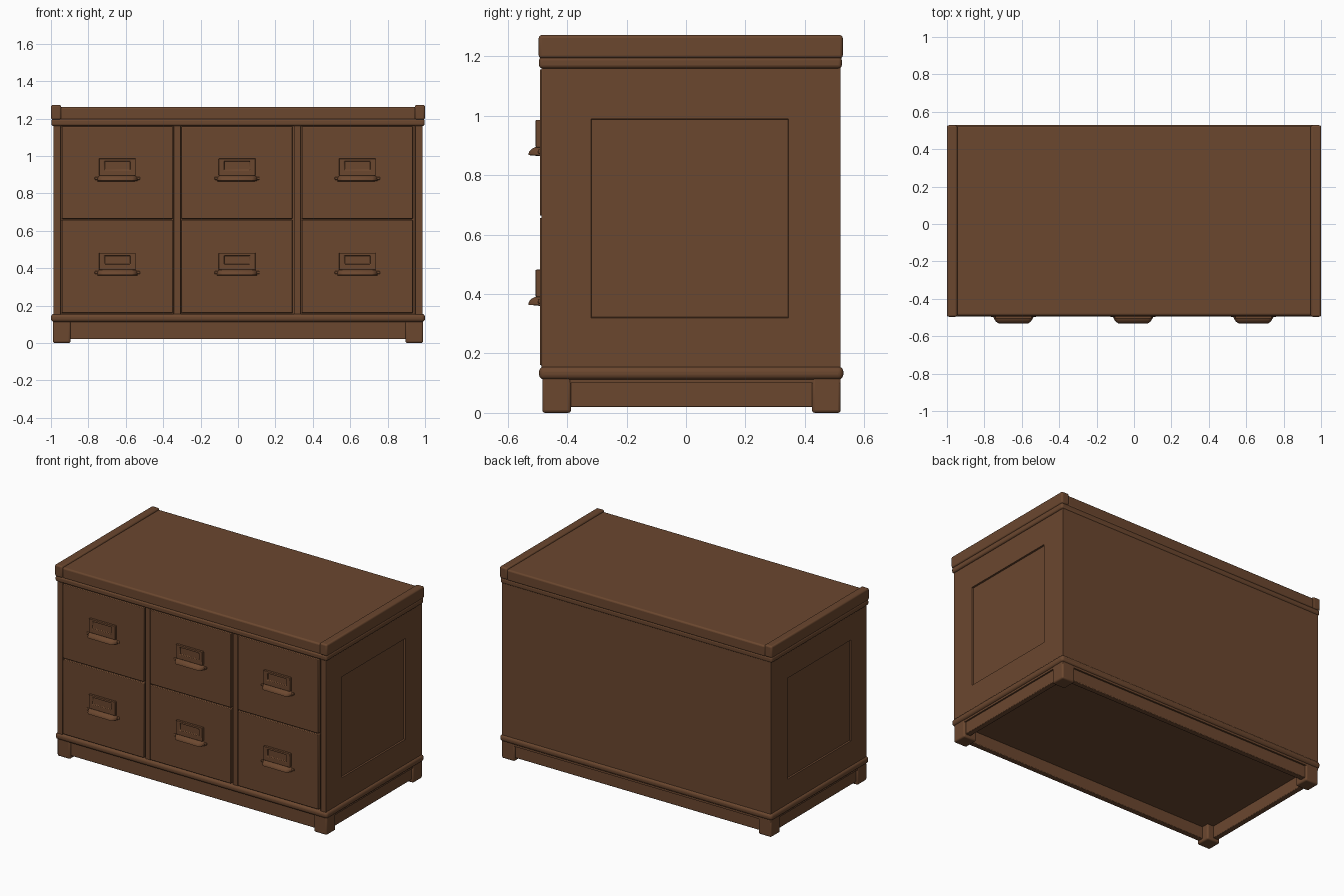
import bpy, bmesh, math
from mathutils import Vector

if "Cube" in bpy.data.objects:
    bpy.data.objects.remove(bpy.data.objects["Cube"])

wood = bpy.data.materials.new("brown wood")
wood.diffuse_color = (0.147, 0.063, 0.028, 1)
wood.use_nodes = True
wood.node_tree.nodes["Principled BSDF"].inputs["Base Color"].default_value = wood.diffuse_color


def finish(name, bm, bevel=0.0, segs=2):
    bmesh.ops.recalc_face_normals(bm, faces=bm.faces[:])
    me = bpy.data.meshes.new(name)
    bm.to_mesh(me)
    bm.free()
    me.materials.append(wood)
    ob = bpy.data.objects.new(name, me)
    bpy.context.collection.objects.link(ob)
    if bevel:
        m = ob.modifiers.new("bevel", 'BEVEL')
        m.width, m.segments, m.limit_method = bevel, segs, 'ANGLE'
    bpy.ops.object.select_all(action='DESELECT')
    ob.select_set(True)
    bpy.context.view_layer.objects.active = ob
    bpy.ops.object.shade_smooth_by_angle(angle=math.radians(35))
    return ob


def box_bm(x0, x1, y0, y1, z0, z1):
    bm = bmesh.new()
    bmesh.ops.create_cube(bm, size=1)
    for v in bm.verts:
        v.co = Vector(((x0 + x1) / 2 + v.co.x * (x1 - x0),
                       (y0 + y1) / 2 + v.co.y * (y1 - y0),
                       (z0 + z1) / 2 + v.co.z * (z1 - z0)))
    return bm


def box(name, x0, x1, y0, y1, z0, z1, bevel=0.004, segs=2):
    return finish(name, box_bm(x0, x1, y0, y1, z0, z1), bevel, segs)


def recess(bm, normal, a0, a1, z0, z1, axis, depth):
    """Cut a rectangular sunken panel into the face pointing along normal."""
    n = Vector(normal)
    bm.normal_update()
    face = max(bm.faces, key=lambda f: f.normal.dot(n))
    bmesh.ops.inset_region(bm, faces=[face], thickness=0.005)
    mid_a = sum(v.co[axis] for v in face.verts) / 4
    mid_z = sum(v.co.z for v in face.verts) / 4
    for v in face.verts:
        v.co[axis] = a0 if v.co[axis] < mid_a else a1
        v.co.z = z0 if v.co.z < mid_z else z1
    bmesh.ops.inset_region(bm, faces=[face], thickness=0.003, depth=-depth)


# Cabinet carcass with a sunken panel on each side
bm = box_bm(-0.987, 0.987, -0.465, 0.52, 0.10, 1.165)
for s in (-1, 1):
    recess(bm, (s, 0, 0), -0.32, 0.345, 0.32, 0.99, 1, 0.01)
finish("carcass", bm)

# Front frame: outer stiles and dividers
for x0, x1 in ((-0.987, -0.947), (0.947, 0.987)):
    box("outer_stile", x0, x1, -0.487, -0.46, 0.15, 1.165, 0.003)
for x in (-0.325, 0.318):
    box("divider", x - 0.019, x + 0.019, -0.483, -0.46, 0.15, 1.165, 0.003)


def cup_pull(cx, zb):
    """Quarter-round hood with tapered ends, flat underneath."""
    bm = bmesh.new()
    rings, n = [], 8
    for u, k in ((-0.107, 0.25), (-0.095, 0.75), (-0.08, 1), (0.08, 1), (0.095, 0.75), (0.107, 0.25)):
        ring = [bm.verts.new((cx + u, -0.488, zb))]
        for i in range(n + 1):
            a = math.pi / 2 * i / n
            ring.append(bm.verts.new((cx + u, -0.488 - 0.043 * k * math.cos(a),
                                      zb + 0.004 + 0.03 * (0.5 + 0.5 * k) * math.sin(a))))
        rings.append(ring)
    for a, b in zip(rings, rings[1:]):
        for i in range(len(a)):
            j = (i + 1) % len(a)
            bm.faces.new((a[i], a[j], b[j], b[i]))
    bm.faces.new(rings[0])
    bm.faces.new(rings[-1])
    finish("cup_pull", bm)


# Drawers with label holders and pulls
for cx in (-0.645, -0.005, 0.638):
    for z0, z1 in ((0.160, 0.657), (0.664, 1.157)):
        box("drawer_front", cx - 0.297, cx + 0.297, -0.492, -0.46, z0, z1, 0.004)
        zb = z0 + 0.2
        bm = box_bm(cx - 0.098, cx + 0.098, -0.506, -0.488, zb + 0.03, zb + 0.122)
        recess(bm, (0, -1, 0), cx - 0.07, cx + 0.07, zb + 0.06, zb + 0.108, 0, 0.009)
        finish("label_holder", bm, 0.003)
        cup_pull(cx, zb)
        for s in (-1, 1):
            x = cx + s * 0.108
            box("pull_ear", x - 0.013, x + 0.013, -0.498, -0.488, zb + 0.008, zb + 0.024, 0.004)

# Top: lower moulding, board and raised end caps
box("top_moulding", -0.998, 0.998, -0.495, 0.525, 1.16, 1.198, 0.012, 4)
box("top_board", -0.95, 0.95, -0.489, 0.525, 1.19, 1.262, 0.01, 3)
for s in (-1, 1):
    a, b = sorted((s * 0.945, s * 1.0))
    box("top_end_cap", a, b, -0.496, 0.528, 1.194, 1.272, 0.01, 3)

# Base moulding, rails and feet
box("base_moulding", -1.0, 1.0, -0.495, 0.53, 0.112, 0.156, 0.018, 4)
box("front_rail", -0.95, 0.95, -0.472, -0.435, 0.02, 0.12)
box("back_rail", -0.95, 0.95, 0.472, 0.509, 0.02, 0.12)
for s in (-1, 1):
    a, b = sorted((s * 0.94, s * 0.977))
    box("side_rail", a, b, -0.44, 0.48, 0.02, 0.12)
    a, b = sorted((s * 0.895, s * 0.99))
    for y0, y1 in ((-0.484, -0.387), (0.424, 0.521)):
        box("foot", a, b, y0, y1, 0.0, 0.12, 0.01, 3)
